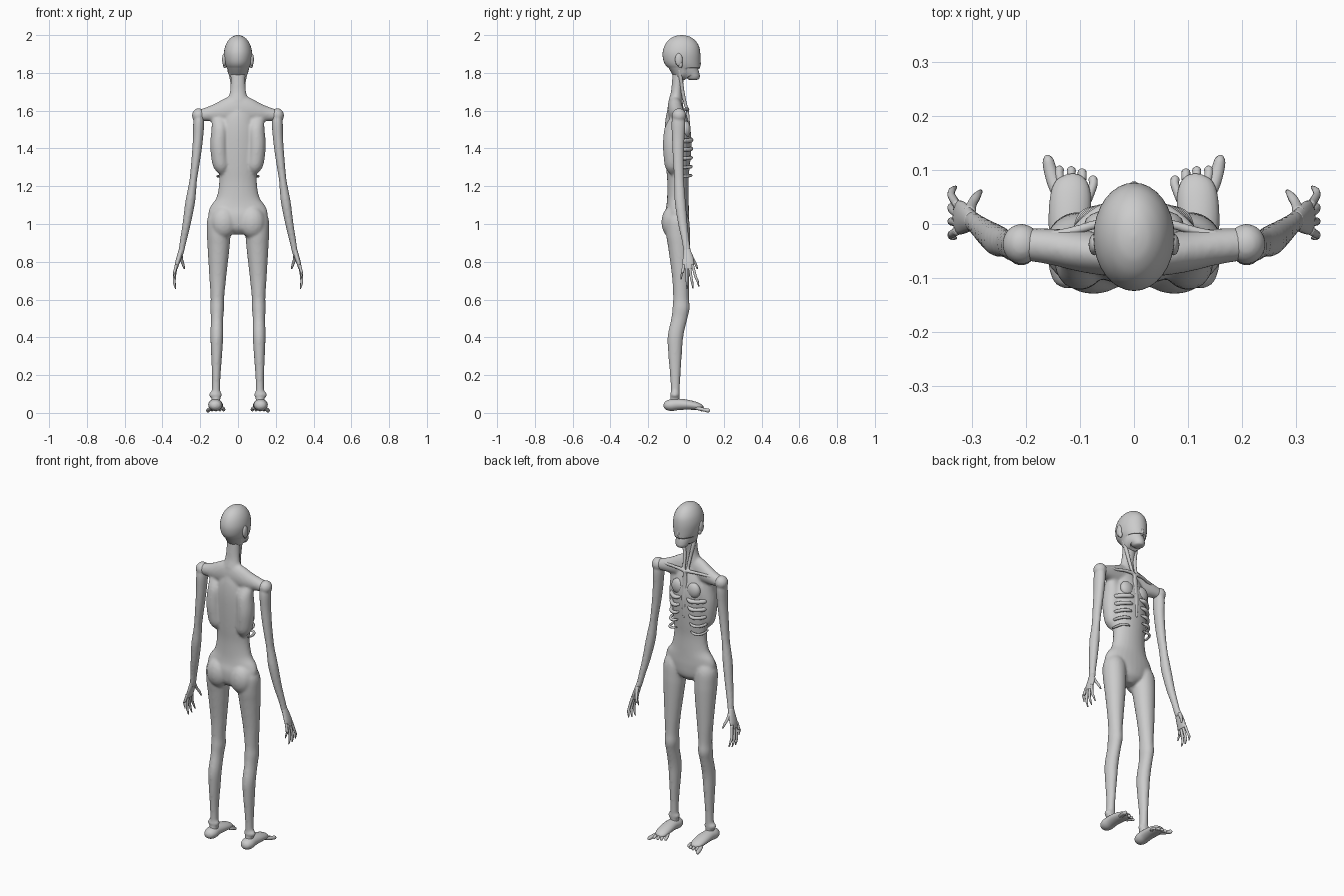
import bpy, bmesh, math
from mathutils import Vector

grey = bpy.data.materials.new("pale grey skin")
grey.diffuse_color = (0.6, 0.6, 0.6, 1)
X, Z = Vector((1, 0, 0)), Vector((0, 0, 1))


def spline(rows, sub):
    """Catmull-Rom interpolation of (x, y, z, radius a, radius b) rows."""
    out = []
    for i in range(len(rows) - 1):
        a, b, c, d = (rows[max(i - 1, 0)], rows[i], rows[i + 1],
                      rows[min(i + 2, len(rows) - 1)])
        for k in range(sub):
            t = k / sub
            out.append([0.5 * (2 * q + (r - p) * t + (2 * p - 5 * q + 4 * r - s) * t * t
                               + (3 * q - p - 3 * r + s) * t ** 3)
                        for p, q, r, s in zip(a, b, c, d)])
    return out + [list(rows[-1])]


def sweep(bm, rows, axis=X, n=20, sub=4, mirror=False):
    """Closed elliptical sweep; radius a lies along axis. Optionally mirrored in x."""
    pts = spline(rows, sub)
    pos = [Vector(p[:3]) for p in pts]
    for s in ((1, -1) if mirror else (1,)):
        rings = []
        for i, p in enumerate(pts):
            t = (pos[min(i + 1, len(pos) - 1)] - pos[max(i - 1, 0)]).normalized()
            if axis is X and abs(t.z) > 0.8:
                t = Z.copy()          # body sections stay level
            u = (axis - t * axis.dot(t)).normalized()
            v = t.cross(u)
            ring = []
            for k in range(n):
                a = 2 * math.pi * k / n
                c = pos[i] + u * max(p[3], .001) * math.cos(a) + v * max(p[4], .001) * math.sin(a)
                ring.append(bm.verts.new((c.x * s, c.y, c.z)))
            rings.append(ring)
        for r0, r1 in zip(rings, rings[1:]):
            for k in range(n):
                bm.faces.new((r0[k], r0[(k + 1) % n], r1[(k + 1) % n], r1[k]))
        bm.faces.new(rings[0])
        bm.faces.new(rings[-1])


def ball(bm, c, r, mirror=True):
    """Ellipsoid as a level sweep."""
    rows = []
    for i in range(9):
        a = math.pi * i / 8
        k = max(math.sin(a), .03)
        rows.append((c[0], c[1], c[2] - r[2] * math.cos(a), r[0] * k, r[1] * k))
    sweep(bm, rows, X, 16, 2, mirror)


def finish(name, bm, fuse=0):
    bmesh.ops.recalc_face_normals(bm, faces=bm.faces)
    me = bpy.data.meshes.new(name)
    bm.to_mesh(me)
    bm.free()
    me.materials.append(grey)
    for p in me.polygons:
        p.use_smooth = True
    ob = bpy.data.objects.new(name, me)
    bpy.context.collection.objects.link(ob)
    if fuse:
        m = ob.modifiers.new("fuse", 'REMESH')
        m.mode, m.voxel_size, m.use_smooth_shade = 'VOXEL', fuse, True
        m = ob.modifiers.new("soften", 'SMOOTH')
        m.factor, m.iterations = 0.5, 5


# torso core, pelvis and abdomen
bm = bmesh.new()
sweep(bm, [(0, -.05, .945, .03, .03), (0, -.05, .98, .11, .06), (0, -.05, 1.04, .155, .066),
           (0, -.045, 1.09, .148, .06), (0, -.043, 1.14, .114, .057), (0, -.043, 1.22, .1, .056),
           (0, -.043, 1.30, .104, .062), (0, -.043, 1.40, .108, .068), (0, -.045, 1.49, .105, .068),
           (0, -.05, 1.56, .085, .058), (0, -.055, 1.62, .05, .04)], n=28)
# back wings of the ribcage
sweep(bm, [(.085, -.07, 1.265, .015, .015), (.09, -.07, 1.30, .04, .04), (.097, -.07, 1.36, .046, .049),
           (.1, -.07, 1.43, .047, .052), (.096, -.067, 1.51, .044, .046),
           (.1, -.055, 1.57, .04, .025)], mirror=True)
# shoulder yoke
yoke = [(.205, -.037, 1.575, .03, .03), (.15, -.042, 1.583, .04, .034), (.1, -.05, 1.59, .055, .038),
        (.05, -.056, 1.6, .07, .04)]
sweep(bm, yoke + [(0, -.058, 1.605, .08, .04)] + [(-p[0],) + p[1:] for p in yoke[::-1]], Z)
# neck
sweep(bm, [(0, -.055, 1.58, .07, .045), (0, -.055, 1.65, .055, .038), (0, -.05, 1.70, .043, .03),
           (0, -.043, 1.76, .039, .031), (0, -.035, 1.83, .042, .034)])
# buttocks and legs
ball(bm, (.075, -.075, 1.01), (.07, .055, .085))
sweep(bm, [(.095, -.045, 1.09, .03, .03), (.1, -.045, 1.03, .062, .06), (.102, -.042, .95, .063, .064),
           (.103, -.036, .87, .058, .058), (.107, -.028, .72, .045, .046), (.109, -.026, .61, .036, .042),
           (.11, -.026, .555, .037, .046), (.111, -.035, .5, .033, .043), (.112, -.055, .41, .034, .042),
           (.113, -.058, .32, .03, .037), (.115, -.057, .2, .023, .028), (.116, -.057, .12, .022, .024),
           (.117, -.06, .05, .024, .026)], mirror=True)
ball(bm, (.119, -.058, .096), (.035, .026, .022))
finish("body", bm, .0075)

# head with tapering jaw
bm = bmesh.new()
sweep(bm, [(0, .036, 1.762, .012, .014), (0, .038, 1.768, .028, .03), (0, .032, 1.785, .037, .042),
           (0, .015, 1.805, .047, .06), (0, -.008, 1.825, .059, .083), (0, -.02, 1.855, .07, .096),
           (0, -.024, 1.9, .075, .1), (0, -.023, 1.94, .068, .092), (0, -.023, 1.97, .053, .073),
           (0, -.023, 1.989, .034, .048), (0, -.023, 1.997, .017, .025), (0, -.023, 2.0, .002, .003)], n=32)
# brow and nose ridge
sweep(bm, [(0, .066, 1.885, .005, .004), (0, .072, 1.85, .008, .007), (0, .066, 1.82, .006, .005)], n=10)
finish("head", bm)

# ears
bm = bmesh.new()
ball(bm, (.073, -.038, 1.87), (.011, .02, .034))
ball(bm, (.07, -.03, 1.845), (.01, .012, .02))
finish("ears", bm)

# collarbones, throat tendons and breastbone
bm = bmesh.new()
sweep(bm, [(.008, .008, 1.607, .011, .011), (.06, .002, 1.608, .009, .009), (.12, -.015, 1.602, .009, .009),
           (.19, -.03, 1.597, .012, .012)], Z, 12, mirror=True)
sweep(bm, [(.012, .005, 1.605, .009, .009), (.018, -.014, 1.68, .01, .01), (.03, -.025, 1.75, .011, .011),
           (.045, -.035, 1.82, .011, .011)], X, 12, mirror=True)
sweep(bm, [(0, .008, 1.61, .013, .008), (0, .012, 1.53, .016, .009), (0, .02, 1.44, .014, .009),
           (0, .018, 1.33, .008, .006)], X, 12)
finish("collarbones", bm, .004)

# ribs: fused upper chest swellings and free lower bars
bm = bmesh.new()
ball(bm, (.05, .0, 1.5), (.042, .025, .045))
for i in range(5):
    z, r = 1.445 - .047 * i, .012 - .0013 * i
    x = .022 + .006 * i
    sweep(bm, [(x, .018, z + .006, r * .5, r * .5), (x + .022, .027, z, r, r),
               (x + .05, .016, z - .003, r, r), (.107, -.02, z - .004, r, r),
               (.106, -.055, z, r * .6, r * .6)], Z, 12, mirror=True)
finish("ribs", bm)

# arms
bm = bmesh.new()
ball(bm, (.208, -.037, 1.575), (.036, .038, .038))
sweep(bm, [(.207, -.038, 1.595, .02, .025), (.208, -.04, 1.54, .029, .037), (.212, -.041, 1.45, .027, .033),
           (.222, -.041, 1.35, .024, .029), (.236, -.037, 1.24, .02, .026), (.244, -.034, 1.18, .023, .027),
           (.254, -.03, 1.11, .026, .029), (.272, -.017, 1.0, .022, .025), (.29, -.002, .91, .018, .02),
           (.3, .006, .855, .015, .02), (.304, .01, .83, .012, .018)], mirror=True)
finish("arms", bm, .006)

# palms, thumbs and fingers
bm = bmesh.new()
sweep(bm, [(.3, .005, .87, .012, .017), (.31, .01, .83, .014, .026), (.322, .012, .79, .012, .032),
           (.328, .012, .762, .008, .028)], n=14, mirror=True)
sweep(bm, [(.305, .02, .845, .012, .012), (.3, .036, .815, .009, .009), (.292, .05, .79, .008, .008),
           (.284, .06, .763, .004, .004)], n=10, mirror=True)
for y0, y1, z1 in ((.034, .068, .668), (.018, .037, .658), (.003, .006, .657), (-.012, -.026, .705)):
    zk = .775 - (.775 - z1) * .5
    sweep(bm, [(.326, y0, .785, .008, .008), (.337, (y0 + y1) / 2, zk, .0075, .0075),
               (.337, y0 * .2 + y1 * .8, z1 + .03, .0065, .0065),
               (.33, y1, z1, .003, .003)], n=10, mirror=True)
finish("hands", bm)

# feet and toes
bm = bmesh.new()
sweep(bm, [(.121, -.118, .04, .008, .008), (.121, -.108, .04, .026, .022), (.12, -.08, .041, .037, .031),
           (.12, -.04, .045, .036, .03), (.119, .01, .043, .039, .026), (.117, .055, .036, .037, .021),
           (.115, .08, .029, .028, .015), (.115, .091, .026, .012, .008)], mirror=True)
sweep(bm, [(.135, .045, .03, .012, .011), (.147, .075, .021, .013, .01), (.155, .1, .016, .012, .01),
           (.159, .118, .0125, .01, .011), (.161, .127, .011, .004, .004)], n=10, mirror=True)
for x, y in ((.138, .107), (.116, .106), (.096, .102), (.076, .089)):
    sweep(bm, [(x * .7 + .034, y - .045, .028, .009, .009), (x, y - .018, .022, .008, .008),
               (x, y - .005, .015, .008, .008), (x, y, .013, .003, .003)], n=10, mirror=True)
finish("feet", bm)
